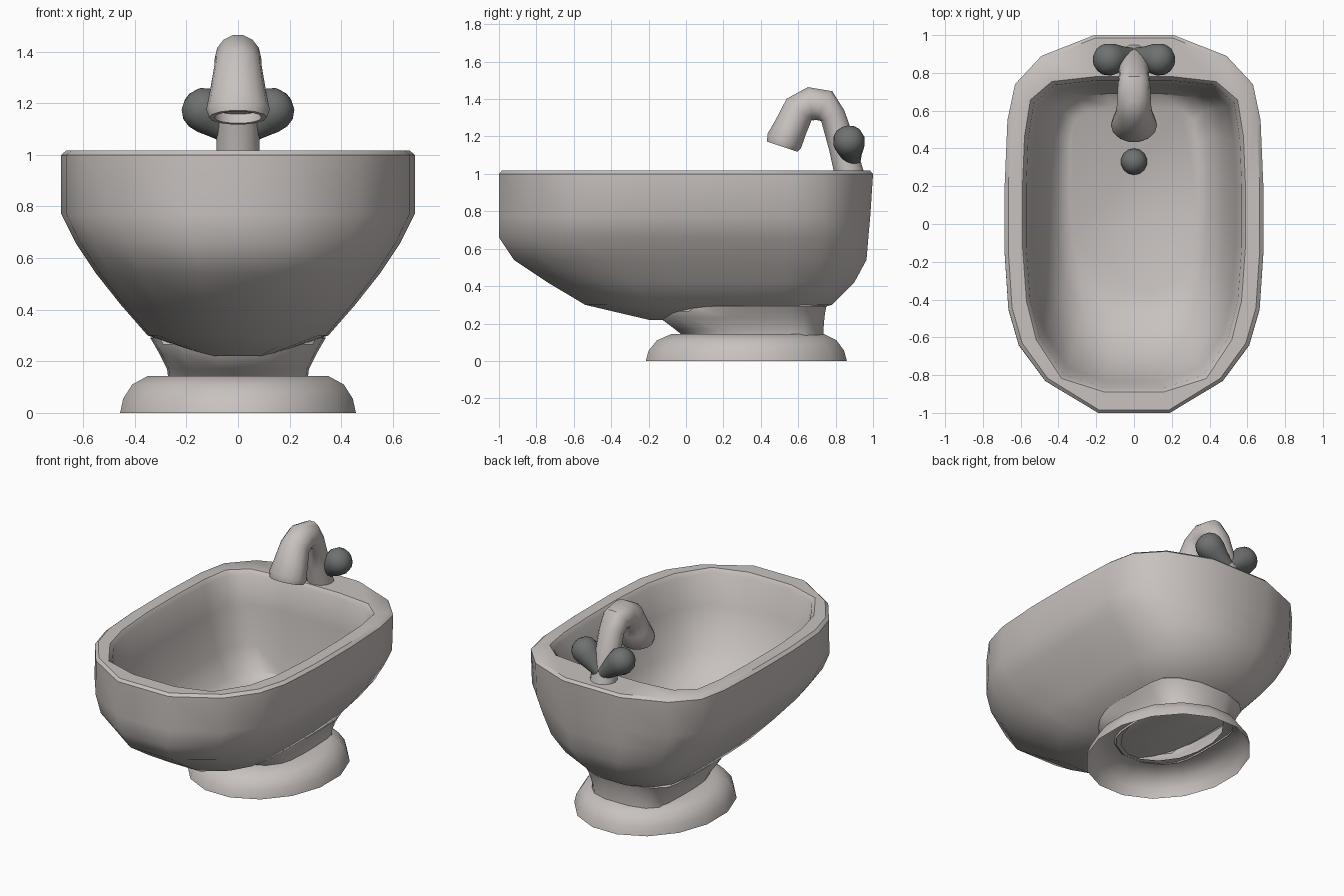
import bpy, bmesh, math
from mathutils import Vector

cube = bpy.data.objects.get("Cube")
if cube:
    bpy.data.objects.remove(cube, do_unlink=True)


def material(name, rgb):
    m = bpy.data.materials.new(name)
    m.use_nodes = True
    m.diffuse_color = (*rgb, 1)
    m.node_tree.nodes["Principled BSDF"].inputs["Base Color"].default_value = (*rgb, 1)
    return m


PORCELAIN = material("warm_grey_porcelain", (0.58, 0.54, 0.52))
METAL = material("dark_grey_metal", (0.16, 0.165, 0.165))


def loft(name, rings, mat, cap_start=True, cap_end=True, angle=40):
    """Skin a list of equally long closed rings."""
    bm = bmesh.new()
    loops = [[bm.verts.new(p) for p in ring] for ring in rings]
    n = len(loops[0])
    for a, b in zip(loops, loops[1:]):
        for i in range(n):
            j = (i + 1) % n
            bm.faces.new((a[i], a[j], b[j], b[i]))
    if cap_start:
        bm.faces.new(loops[0][::-1])
    if cap_end:
        bm.faces.new(loops[-1])
    bmesh.ops.recalc_face_normals(bm, faces=bm.faces)
    mesh = bpy.data.meshes.new(name)
    bm.to_mesh(mesh)
    bm.free()
    mesh.materials.append(mat)
    obj = bpy.data.objects.new(name, mesh)
    bpy.context.collection.objects.link(obj)
    bpy.ops.object.select_all(action='DESELECT')
    obj.select_set(True)
    bpy.context.view_layer.objects.active = obj
    bpy.ops.object.shade_smooth_by_angle(angle=math.radians(angle))
    return obj


def mirrored(half):
    return half + [(-x, y) for x, y in reversed(half)]


def fit(outline, half_width, front, back, z):
    """Scale an outline to a half width and a front to back range."""
    wx = max(x for x, y in outline)
    lo = min(y for x, y in outline)
    hi = max(y for x, y in outline)
    return [(x / wx * half_width, front + (y - lo) / (hi - lo) * (back - front), z)
            for x, y in outline]


def circle(centre, u, v, ru, rv, n=14):
    steps = [2 * math.pi * i / n for i in range(n)]
    return [Vector(centre) + u * ru * math.cos(t) + v * rv * math.sin(t) for t in steps]


# Bowl: outer wall, rolled rim and basin in one skin
outer = mirrored([(.21, 1), (.49, .89), (.63, .74), (.67, .55), (.685, .2),
                  (.685, -.15), (.665, -.45), (.61, -.64), (.47, -.83), (.19, -1)])
inner = mirrored([(.2, .76), (.42, .735), (.53, .64), (.56, .45), (.57, .2),
                  (.57, -.12), (.55, -.4), (.5, -.6), (.37, -.8), (.15, -.87)])
outer_levels = [(.12, -.2, .5, .22), (.35, -.54, .78, .3), (.455, -.74, .9, .42),
                (.55, -.92, .965, .54), (.63, -1, .975, .66), (.685, -1, .985, .77),
                (.685, -1, 1, 1), (.665, -.985, .985, 1.017)]
inner_levels = [(.59, -.89, .78, 1.017), (.57, -.87, .76, .99), (.54, -.83, .74, .8),
                (.48, -.7, .72, .55), (.41, -.52, .69, .4), (.34, -.36, .62, .35)]
loft("bowl", [fit(outer, *l) for l in outer_levels]
     + [fit(inner, *l) for l in inner_levels], PORCELAIN)

# Hollow foot
round_base = [(math.cos(math.pi * (i + .5) / 8), math.sin(math.pi * (i + .5) / 8))
              for i in range(16)]
foot_levels = [(.457, -.215, .86, 0), (.445, -.2, .845, .055), (.41, -.155, .805, .11),
               (.35, -.08, .74, .143), (.26, .0, .72, .143)]
loft("foot", [fit(round_base, *l) for l in foot_levels], PORCELAIN, False, False)

# Flared neck between foot and bowl
neck_levels = [(.27, -.01, .735, .13), (.275, -.06, .735, .17), (.305, -.14, .74, .23),
               (.325, -.145, .745, .265), (.34, -.1, .75, .29), (.3, -.05, .73, .32)]
loft("neck", [fit(outer, *l) for l in neck_levels], PORCELAIN, False, False)

# Spout: a bent tube in the centre plane: y, z, half width, thickness
X = Vector((1, 0, 0))
path = [(.875, .99, .085, .08), (.835, 1.15, .08, .075), (.785, 1.31, .08, .07),
        (.74, 1.365, .085, .09), (.665, 1.375, .09, .092), (.605, 1.345, .092, .09),
        (.56, 1.25, .108, .092), (.525, 1.175, .123, .1), (.515, 1.145, .112, .088)]
tube = []
for i, (y, z, w, t) in enumerate(path):
    a, b = path[max(i - 1, 0)], path[min(i + 1, len(path) - 1)]
    along = Vector((0, b[0] - a[0], b[1] - a[1])).normalized()
    tube.append(circle((0, y, z), X, along.cross(X), w, t))
# Recessed outlet
centre = sum(tube[-1], Vector()) / len(tube[-1])
tube.append([centre + (p - centre) * .82 for p in tube[-1]])
tube.append([p + Vector((0, .015, .035)) for p in tube[-1]])
loft("spout", tube, PORCELAIN)

# Tap handles: club shapes, distance along axis and radius
club = [(0, .045), (.06, .058), (.125, .08), (.165, .086), (.2, .078), (.228, .055), (.243, .02)]
for side, sx in (("left", 1), ("right", -1)):
    axis = Vector((sx * .13, -.02, .11)).normalized()
    u = axis.cross(Vector((0, 1, 0))).normalized()
    v = axis.cross(u)
    root = Vector((sx * .01, .89, 1.07))
    loft(side + "_handle", [circle(root + axis * d, u, v, r, r) for d, r in club], METAL, angle=60)

# Drain plug on the basin floor
bpy.ops.mesh.primitive_uv_sphere_add(segments=14, ring_count=8, radius=.07, location=(0, .33, .36))
plug = bpy.context.object
plug.name = "drain_plug"
plug.data.materials.append(METAL)
bpy.ops.object.shade_smooth()
